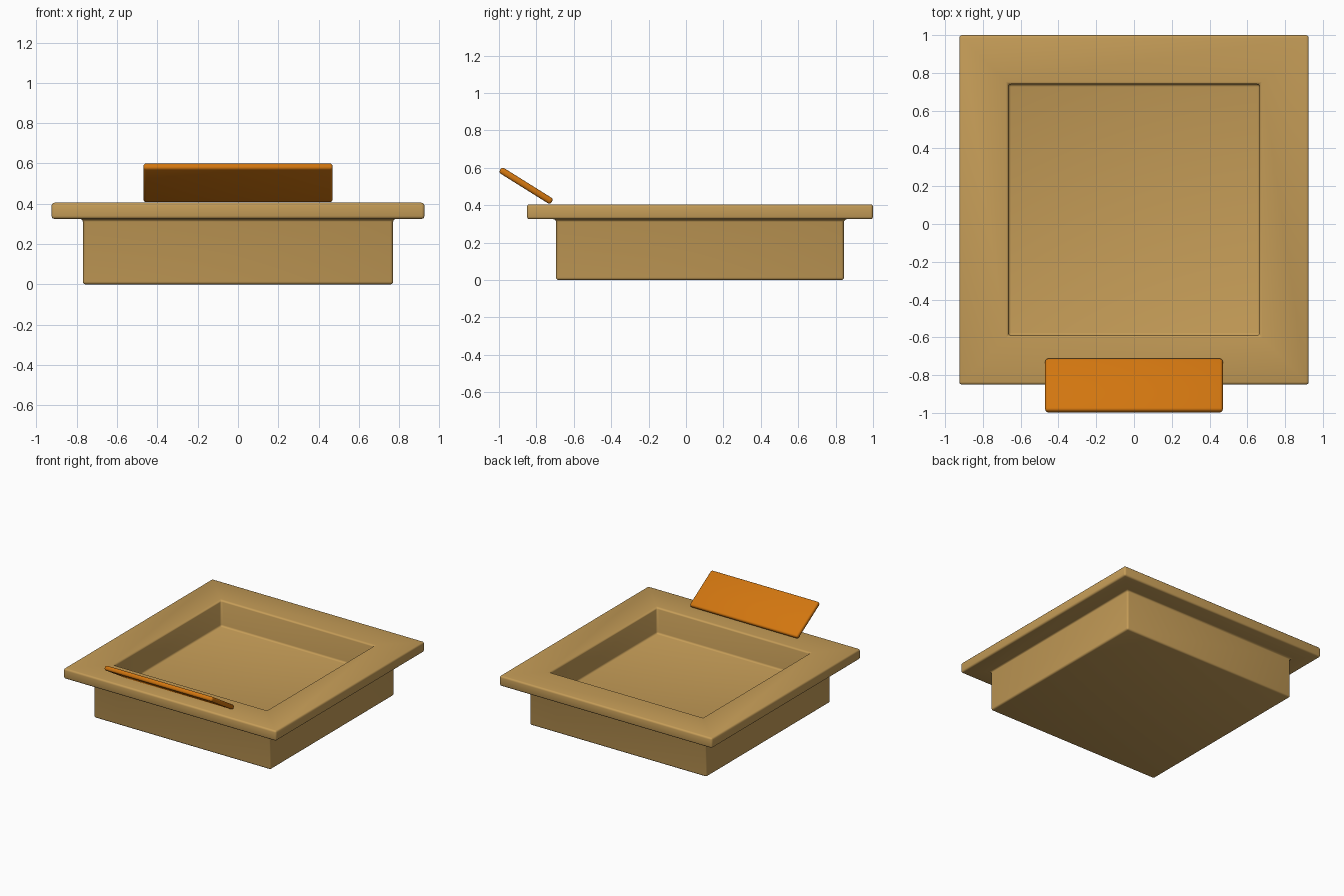
import bpy
import bmesh
import math

cube = bpy.data.objects.get("Cube")
if cube:
    bpy.data.objects.remove(cube, do_unlink=True)


def make_material(name, color):
    mat = bpy.data.materials.new(name)
    mat.use_nodes = True
    mat.diffuse_color = color
    mat.node_tree.nodes["Principled BSDF"].inputs["Base Color"].default_value = color
    return mat


def finish(name, bm, mat, bevel):
    """Turn a bmesh into a smooth object with softly rounded edges."""
    bmesh.ops.recalc_face_normals(bm, faces=bm.faces)
    for face in bm.faces:
        face.smooth = True
    mesh = bpy.data.meshes.new(name)
    bm.to_mesh(mesh)
    bm.free()
    mesh.materials.append(mat)
    obj = bpy.data.objects.new(name, mesh)
    bpy.context.collection.objects.link(obj)
    mod = obj.modifiers.new("rounded_edges", "BEVEL")
    mod.width = bevel
    mod.segments = 3
    mod.limit_method = "ANGLE"
    mod.angle_limit = math.radians(30)
    return obj


tan = make_material("tan", (0.56, 0.335, 0.096, 1))
orange = make_material("orange", (0.64, 0.18, 0.005, 1))

# Tray: square rings (half width, height) from the underside, over the rim, to the inner floor
profile = [(0.77, 0), (0.77, 0.325), (0.925, 0.325),
           (0.925, 0.405), (0.665, 0.405), (0.665, 0.2)]
corners = [(-1, -1), (1, -1), (1, 1), (-1, 1)]
bm = bmesh.new()
rings = [[bm.verts.new((sx * half, sy * half, z)) for sx, sy in corners]
         for half, z in profile]
for low, high in zip(rings, rings[1:]):
    for i in range(4):
        j = (i + 1) % 4
        bm.faces.new((low[i], low[j], high[j], high[i]))
bm.faces.new(rings[0])
bm.faces.new(rings[-1])
tray = finish("tray", bm, tan, 0.014)
tray.location.y = 0.075

# Tilted label plate resting on the front of the rim
bm = bmesh.new()
bmesh.ops.create_cube(bm, size=1)
bmesh.ops.scale(bm, vec=(0.94, 0.325, 0.035), verts=bm.verts)
plate = finish("label_plate", bm, orange, 0.014)
plate.location = (0, -0.855, 0.504)
plate.rotation_euler.x = math.radians(-32)
